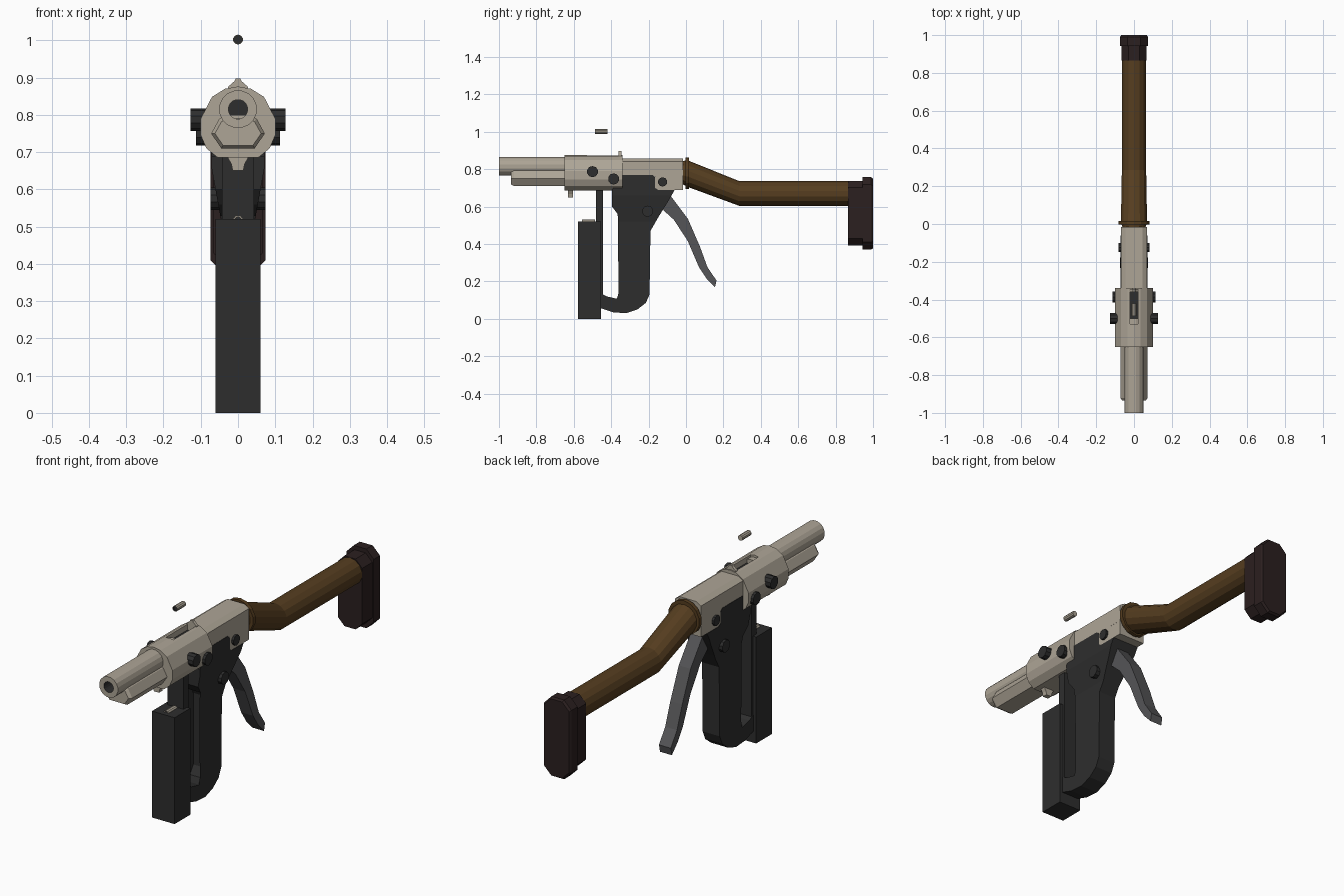
import bpy, bmesh, math

if "Cube" in bpy.data.objects:
    bpy.data.objects.remove(bpy.data.objects["Cube"])


def material(name, rgb):
    m = bpy.data.materials.new(name)
    m.diffuse_color = (*rgb, 1)
    m.use_nodes = True
    m.node_tree.nodes["Principled BSDF"].inputs["Base Color"].default_value = m.diffuse_color
    return m


STEEL = material("pale_steel", (0.42, 0.375, 0.305))
BLACK = material("black_metal", (0.027, 0.027, 0.027))
WOOD = material("brown_wood", (0.092, 0.047, 0.014))
RUBBER = material("dark_rubber", (0.024, 0.014, 0.014))
GREY = material("grey_lever", (0.09, 0.09, 0.095))


def finish(name, bm, *mats):
    bmesh.ops.recalc_face_normals(bm, faces=bm.faces)
    me = bpy.data.meshes.new(name)
    bm.to_mesh(me)
    bm.free()
    for m in mats:
        me.materials.append(m)
    ob = bpy.data.objects.new(name, me)
    bpy.context.collection.objects.link(ob)
    return ob


def loft_bm(rings):
    bm = bmesh.new()
    loops = [[bm.verts.new(p) for p in r] for r in rings]
    n = len(loops[0])
    for a, b in zip(loops, loops[1:]):
        for i in range(n):
            j = (i + 1) % n
            bm.faces.new((a[i], a[j], b[j], b[i]))
    bm.faces.new(loops[0])
    bm.faces.new(loops[-1])
    return bm


def along_y(pts, y):
    return [(x, y, z) for x, z in pts]


def along_x(pts, x):
    return [(x, y, z) for y, z in pts]


def circle(a, b, r, n):
    return [(a + r * math.cos(math.tau * (i + .5) / n), b + r * math.sin(math.tau * (i + .5) / n))
            for i in range(n)]


def mirrored(half):
    # half outline runs bottom to top on the +x side
    return half + [(-x, z) for x, z in reversed(half) if x > 0]


def octagon(w, z0, z1, c):
    return mirrored([(w - c, z0), (w, z0 + c), (w, z1 - c), (w - c, z1)])


def prism_y(name, pts, y0, y1, mat):
    return finish(name, loft_bm([along_y(pts, y0), along_y(pts, y1)]), mat)


def prism_x(name, pts, w, mat):
    return finish(name, loft_bm([along_x(pts, -w), along_x(pts, w)]), mat)


def box(name, w, y0, y1, z0, z1, mat):
    return prism_x(name, [(y0, z0), (y1, z0), (y1, z1), (y0, z1)], w, mat)


def hollow_tube(name, z, y0, y1, r, bore, depth, n):
    # solid rod with a dark bore sunk into its front end
    rings = [along_y(circle(0, z, bore, n), y0 + depth), along_y(circle(0, z, bore, n), y0),
             along_y(circle(0, z, r, n), y0), along_y(circle(0, z, r, n), y1)]
    bm = loft_bm(rings)
    for f in bm.faces:
        if all(math.hypot(v.co.x, v.co.z - z) < bore * 1.01 for v in f.verts):
            f.material_index = 1
    return finish(name, bm, STEEL, BLACK)


# barrel and the tube slung under it
hollow_tube("barrel", 0.815, -1.0, -0.5, 0.051, 0.026, 0.15, 16)
under = [(0.045, 0.71), (0.072, 0.75), (0.05, 0.79), (0.03, 0.80)]
inner = [(0.04, 0.718), (0.062, 0.75), (0.044, 0.782), (0.026, 0.79)]
finish("under_tube", loft_bm([along_y(mirrored(inner), -0.935), along_y(mirrored(under), -0.92),
                              along_y(mirrored(under), -0.6)]), STEEL)

# front sleeve with the ejection slot cut in its top
sleeve = prism_y("sleeve", mirrored([(0.054, 0.685), (0.085, 0.71), (0.10, 0.745), (0.10, 0.79),
                                     (0.07, 0.848), (0.035, 0.87), (0, 0.876)]), -0.65, -0.34, STEEL)
cutter = box("slot_cutter", 0.021, -0.53, -0.36, 0.83, 0.95, BLACK)
cutter.hide_render = True
cutter.hide_viewport = True
cut = sleeve.modifiers.new("slot", 'BOOLEAN')
cut.object = cutter
cut.operation = 'DIFFERENCE'
cut.solver = 'EXACT'
box("bolt", 0.0205, -0.529, -0.361, 0.80, 0.845, BLACK)

# rear sight and the lug below the sleeve
prism_y("rear_sight", mirrored([(0.03, 0.86), (0.026, 0.876), (0.01, 0.89), (0.006, 0.897)]),
        -0.36, -0.345, STEEL)
prism_y("lower_lug", mirrored([(0.014, 0.65), (0.018, 0.668), (0.03, 0.69)]), -0.63, -0.605, STEEL)

# receiver: upper body and deeper rear block
prism_y("receiver", mirrored([(0.07, 0.76), (0.07, 0.842), (0.045, 0.858)]), -0.345, -0.015, STEEL)
box("receiver_rear", 0.0698, -0.165, -0.016, 0.69, 0.77, STEEL)

# frame with looped grip, wide at the top and slim below
frame_pts = [(-0.345, 0.77), (-0.18, 0.77), (-0.165, 0.755), (-0.165, 0.70), (-0.15, 0.69),
             (-0.06, 0.69), (-0.10, 0.62), (-0.15, 0.54), (-0.19, 0.47), (-0.195, 0.13),
             (-0.215, 0.085), (-0.26, 0.05), (-0.32, 0.03), (-0.39, 0.035), (-0.46, 0.058),
             (-0.46, 0.14), (-0.425, 0.12), (-0.36, 0.105), (-0.305, 0.11), (-0.28, 0.15),
             (-0.28, 0.50), (-0.295, 0.53), (-0.365, 0.56), (-0.395, 0.60), (-0.395, 0.69),
             (-0.345, 0.69)]
bm = loft_bm([along_x(frame_pts, -1), along_x(frame_pts, 1)])
bmesh.ops.triangulate(bm, faces=bm.faces)
for z in (0.66, 0.52):
    bmesh.ops.bisect_plane(bm, geom=bm.verts[:] + bm.edges[:] + bm.faces[:],
                           plane_co=(0, 0, z), plane_no=(0, 0, 1))
for v in bm.verts:
    t = min(1, max(0, (v.co.z - 0.52) / 0.14))
    v.co.x *= 0.046 + 0.0255 * t
finish("grip_frame", bm, BLACK)

# magazine and the bar that carries it
box("front_bar", 0.043, -0.482, -0.443, 0.06, 0.70, BLACK)
box("magazine", 0.061, -0.577, -0.455, 0.0, 0.52, BLACK)

# squeeze lever
prism_x("lever", [(-0.08, 0.655), (0.01, 0.535), (0.075, 0.385), (0.115, 0.275), (0.163, 0.205),
                  (0.155, 0.168), (0.11, 0.215), (0.07, 0.275), (0.01, 0.415), (-0.065, 0.53),
                  (-0.12, 0.58), (-0.13, 0.64)], 0.032, GREY)

# cross pins: y, z, radius, half length
for i, (y, z, r, w) in enumerate([(-0.5, 0.787, 0.03, 0.128), (-0.387, 0.748, 0.03, 0.113),
                                  (-0.125, 0.732, 0.025, 0.081), (-0.205, 0.575, 0.03, 0.074)]):
    prism_x(f"cross_pin_{i + 1}", circle(y, z, r, 10), w, BLACK)

# cartridges: one ejected, one lying in the magazine mouth
hollow_tube("ejected_cartridge", 1.002, -0.487, -0.42, 0.0135, 0.0115, 0.008, 10)
hollow_tube("loaded_cartridge", 0.517, -0.555, -0.487, 0.0135, 0.009, 0.008, 10)

# bent stock and its collar
finish("stock", loft_bm([along_y(circle(0, z, r, 14), y) for y, z, r in
                         [(-0.02, 0.782, 0.062), (0.01, 0.776, 0.071), (0.285, 0.67, 0.066),
                          (0.875, 0.67, 0.066)]]), WOOD)
prism_y("stock_collar", circle(0, 0.779, 0.084, 14), -0.002, 0.017, WOOD)

# butt: inner block and chamfered end plate
prism_y("butt_block", octagon(0.066, 0.393, 0.737, 0.036), 0.865, 0.945, RUBBER)
finish("butt_plate", loft_bm([along_y(octagon(0.074, 0.37, 0.757, 0.04), 0.943),
                              along_y(octagon(0.074, 0.37, 0.757, 0.04), 0.99),
                              along_y(octagon(0.068, 0.377, 0.75, 0.038), 1.0)]), RUBBER)
